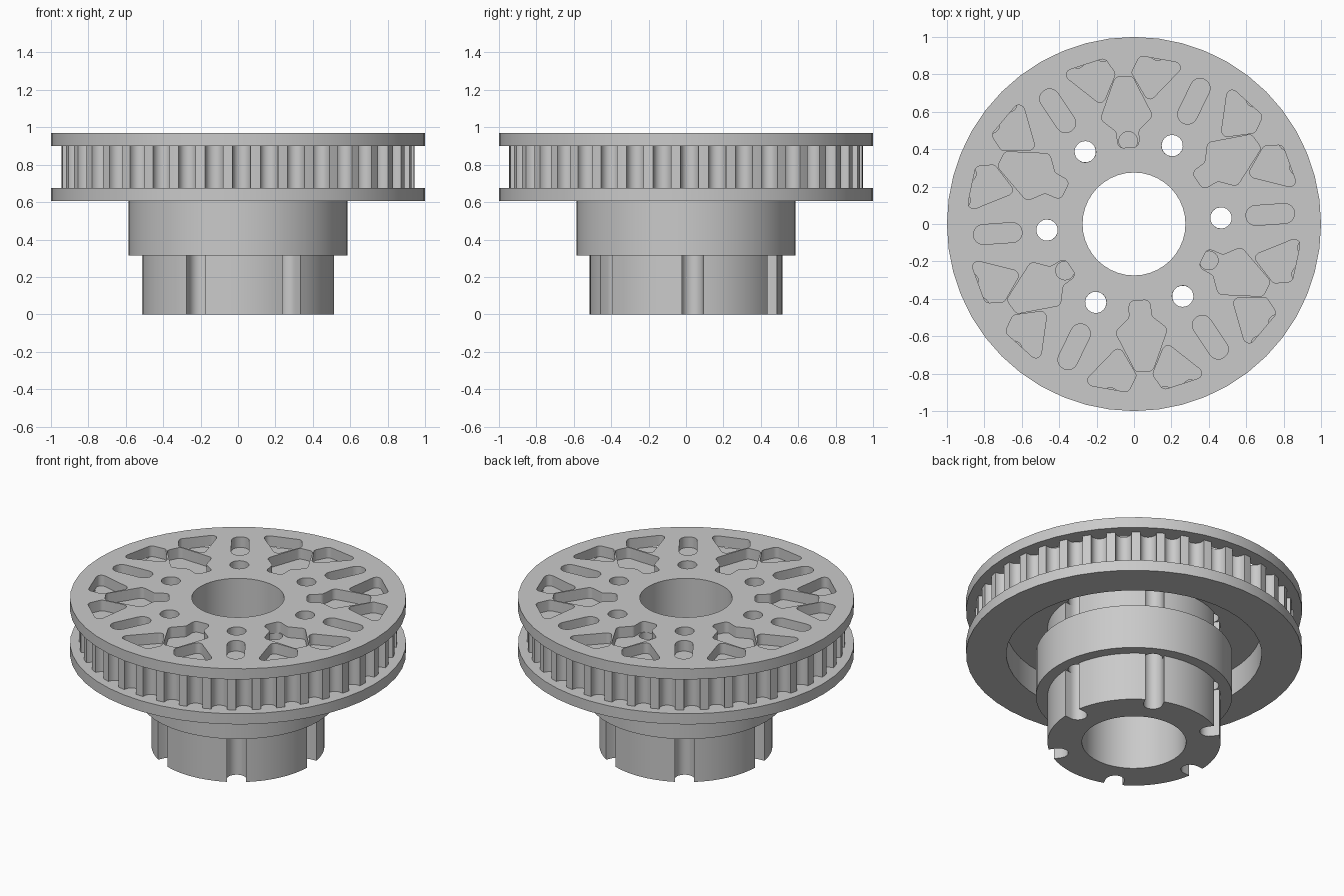
import bpy, bmesh
from math import sin, cos, pi, radians, asin
from mathutils import Vector, Matrix

cube = bpy.data.objects.get("Cube")
if cube:
    bpy.data.objects.remove(cube, do_unlink=True)

grey = bpy.data.materials.new("machined grey")
grey.use_nodes = True
colour = (0.59, 0.59, 0.59, 1)
grey.diffuse_color = colour
grey.node_tree.nodes["Principled BSDF"].inputs["Base Color"].default_value = colour

PHASE = radians(4)      # direction of the first bolt hole
STEP = radians(60)


def circle(radius, sides, centre=(0, 0)):
    return [Vector((centre[0] + radius * cos(2 * pi * i / sides),
                    centre[1] + radius * sin(2 * pi * i / sides))) for i in range(sides)]


def turn(points, angle):
    return [Matrix.Rotation(angle, 2) @ p for p in points]


def rounded(corners, radius, steps=5):
    """Polygon with filleted corners."""
    corners = [Vector(c) for c in corners]
    out = []
    for i, p in enumerate(corners):
        a = (corners[i - 1] - p).normalized()
        b = (corners[(i + 1) % len(corners)] - p).normalized()
        half = a.angle(b) / 2
        reach = radius * cos(half) / sin(half)
        centre = p + (a + b).normalized() * radius / sin(half)
        start, end = p + a * reach - centre, p + b * reach - centre
        sweep = pi - 2 * half
        if start.x * end.y - start.y * end.x < 0:
            sweep = -sweep
        out += [centre + Matrix.Rotation(sweep * k / steps, 2) @ start
                for k in range(steps + 1)]
    return out


def notched(radius, count, depth_centre, width, phase, arc_steps, notch_steps=8):
    """Circle with U-shaped notches cut into its rim."""
    mouth = asin(width / radius)
    pitch = 2 * pi / count
    out = []
    for i in range(count):
        unit = []
        for k in range(notch_steps + 1):
            t = -pi / 2 - pi * k / notch_steps
            unit.append(Vector((depth_centre + width * cos(t), width * sin(t))))
        for k in range(arc_steps + 1):
            t = mouth + (pitch - 2 * mouth) * k / arc_steps
            unit.append(Vector((radius * cos(t), radius * sin(t))))
        out += turn(unit, phase + i * pitch)
    return out


def plate(name, z0, z1, outline, holes):
    """Extrude an outline with holes from z0 to z1."""
    bm = bmesh.new()
    for loop in [outline] + holes:
        verts = [bm.verts.new((p.x, p.y, z0)) for p in loop]
        for i, v in enumerate(verts):
            bm.edges.new((verts[i - 1], v))
    bmesh.ops.triangle_fill(bm, use_beauty=True, edges=bm.edges[:], normal=(0, 0, 1))
    top = bmesh.ops.extrude_face_region(bm, geom=bm.faces[:])["geom"]
    bmesh.ops.translate(bm, vec=(0, 0, z1 - z0),
                        verts=[g for g in top if isinstance(g, bmesh.types.BMVert)])
    bmesh.ops.recalc_face_normals(bm, faces=bm.faces[:])
    mesh = bpy.data.meshes.new(name)
    bm.to_mesh(mesh)
    bm.free()
    mesh.materials.append(grey)
    obj = bpy.data.objects.new(name, mesh)
    bpy.context.collection.objects.link(obj)
    bpy.ops.object.select_all(action='DESELECT')
    obj.select_set(True)
    bpy.context.view_layer.objects.active = obj
    bpy.ops.object.shade_smooth_by_angle(angle=radians(30))


# Shared openings
bore = circle(0.275, 40)
wide_bore = circle(0.31, 40)
bolt_holes = [turn(circle(0.057, 20, (0.466, 0)), PHASE + i * STEP) for i in range(6)]
blind_holes = [turn(circle(0.05, 20, (0.445, 0)), PHASE + STEP * (1.5 + 2 * i)) for i in range(3)]
recess = circle(0.76, 48)

# Lightening pockets, repeated six times
slot = rounded([(0.6, -0.053), (0.86, -0.053), (0.86, 0.053), (0.6, 0.053)], 0.052)
side = [Vector((r * cos(radians(a)), r * sin(radians(a))))
        for r, a in [(0.655, 19), (0.9, 8), (0.9, 24), (0.81, 27)]]
side_pocket = rounded(side, 0.03)
mirrored_pocket = [Vector((p.x, -p.y)) for p in reversed(side_pocket)]
half = [(0.79, 0.045), (0.57, 0.14), (0.5, 0.06), (0.41, 0.055)]
web_pocket = rounded(half + [(u, -v) for u, v in reversed(half)], 0.03)
pockets = []
for i in range(6):
    angle = PHASE + i * STEP
    pockets += [turn(p, angle) for p in (slot, side_pocket, mirrored_pocket)]
    pockets.append(turn(web_pocket, angle + STEP / 2))

# Outlines
flange = circle(1.0, 48)
teeth = notched(0.945, 40, 0.932, 0.048, radians(1.2), 3)
hub = notched(0.515, 6, 0.466, 0.057, PHASE, 10)

# Hub and collar
plate("lower_hub", 0, 0.315, hub, [wide_bore])
plate("collar", 0.315, 0.605, circle(0.585, 48), [wide_bore] + bolt_holes)
plate("upper_hub", 0.605, 0.78, hub, [bore])

# Pulley wheel
plate("bottom_flange", 0.605, 0.675, flange, [recess])
plate("toothed_skirt", 0.675, 0.78, teeth, [recess])
plate("toothed_web", 0.78, 0.90, teeth, [bore] + bolt_holes + blind_holes)
plate("top_flange", 0.90, 0.97, flange, [bore] + bolt_holes + pockets)
